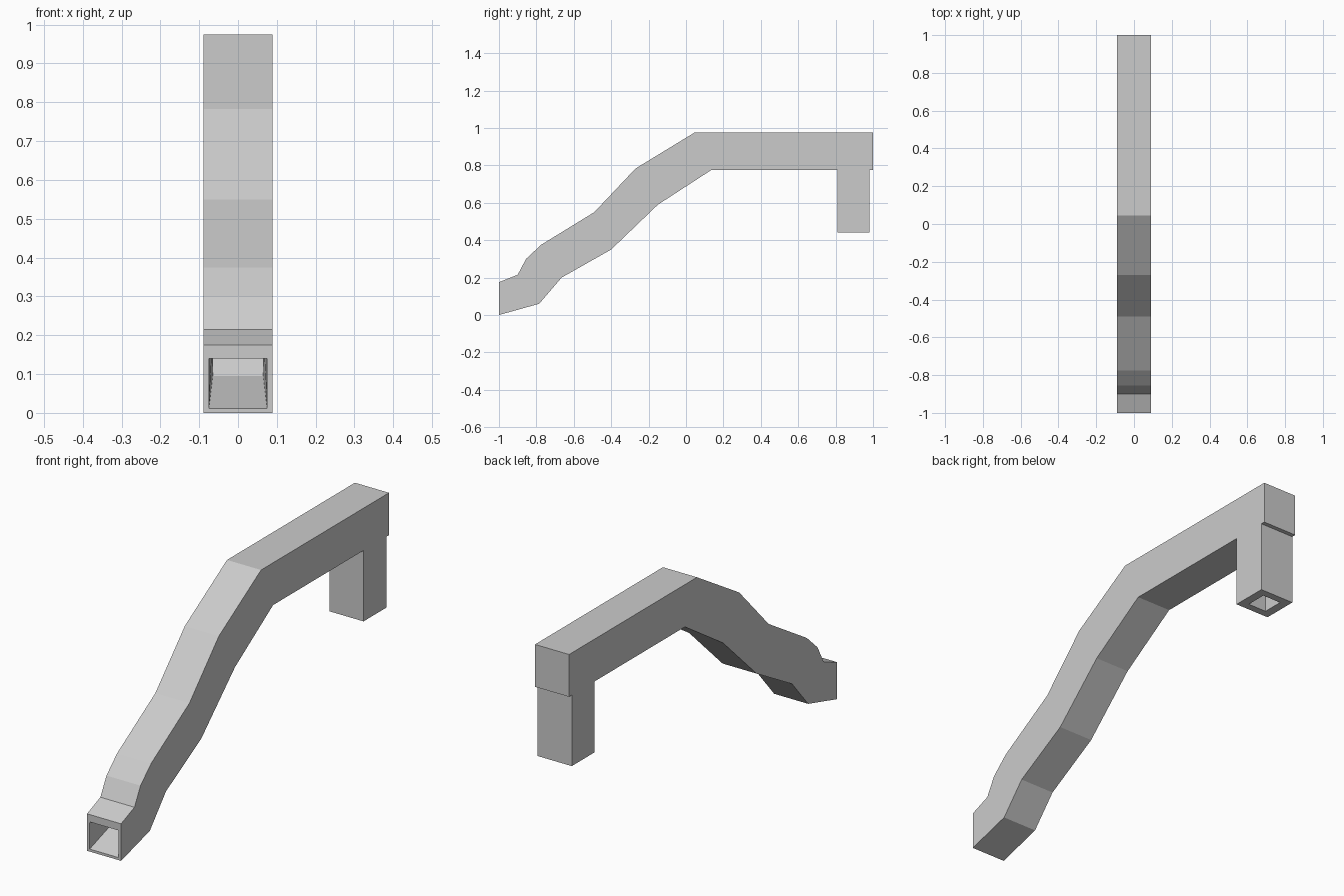
import bpy, bmesh

if "Cube" in bpy.data.objects:
    bpy.data.objects.remove(bpy.data.objects["Cube"])

HALF = 0.089  # half width of the duct


def loft(name, sections):
    """Box tube through (half width, lower (y, z), upper (y, z)) sections."""
    bm = bmesh.new()
    rings = []
    for w, lo, hi in sections:
        rings.append([bm.verts.new((x, *p)) for x, p in
                      ((-w, lo), (w, lo), (w, hi), (-w, hi))])
    for a, b in zip(rings, rings[1:]):
        for i in range(4):
            j = (i + 1) % 4
            bm.faces.new((a[i], a[j], b[j], b[i]))
    bm.faces.new(rings[0])
    bm.faces.new(rings[-1])
    return finish(name, bm)


def prism(name, profile):
    """Extrude a side profile of (y, z) points across the width."""
    bm = bmesh.new()
    face = bm.faces.new([bm.verts.new((-HALF, y, z)) for y, z in profile])
    new = bmesh.ops.extrude_face_region(bm, geom=[face])["geom"]
    bmesh.ops.translate(bm, vec=(2 * HALF, 0, 0),
                        verts=[v for v in new if isinstance(v, bmesh.types.BMVert)])
    return finish(name, bm)


def finish(name, bm):
    bmesh.ops.recalc_face_normals(bm, faces=bm.faces)
    mesh = bpy.data.meshes.new(name)
    bm.to_mesh(mesh)
    bm.free()
    obj = bpy.data.objects.new(name, mesh)
    bpy.context.collection.objects.link(obj)
    return obj


# Long bent duct
top = [(-1, 0.175), (-0.90, 0.215), (-0.855, 0.30), (-0.775, 0.375),
       (-0.49, 0.55), (-0.27, 0.783), (0.045, 0.975), (1, 0.975)]
bottom = [(-1, 0.0), (-0.785, 0.06), (-0.665, 0.20), (-0.40, 0.35),
          (-0.15, 0.59), (0.135, 0.775), (1, 0.775)]
duct = prism("main_duct", top + bottom[::-1])

# Short outlet leg under the rear end
leg = prism("outlet_leg", [(0.81, 0.44), (0.98, 0.44), (0.98, 0.775), (0.81, 0.775)])

# Narrowing passage from the front mouth down through the leg
bore = loft("bore_cutter", [
    (0.076, (-1.02, 0.004), (-1.02, 0.131)),
    (0.065, (-0.79, 0.095), (-0.87, 0.20)),
    (0.063, (-0.68, 0.235), (-0.77, 0.33)),
    (0.06, (-0.415, 0.39), (-0.475, 0.51)),
    (0.057, (-0.165, 0.63), (-0.25, 0.745)),
    (0.055, (0.12, 0.82), (0.06, 0.93)),
    (0.05, (0.845, 0.82), (0.945, 0.93)),
    (0.048, (0.845, 0.42), (0.945, 0.42)),
])
bore.hide_render = True

for part in (duct, leg):
    mod = part.modifiers.new("hollow", 'BOOLEAN')
    mod.operation = 'DIFFERENCE'
    mod.solver = 'EXACT'
    mod.object = bore
    bpy.context.view_layer.objects.active = part
    bpy.ops.object.modifier_apply(modifier=mod.name)
bpy.data.objects.remove(bore)
